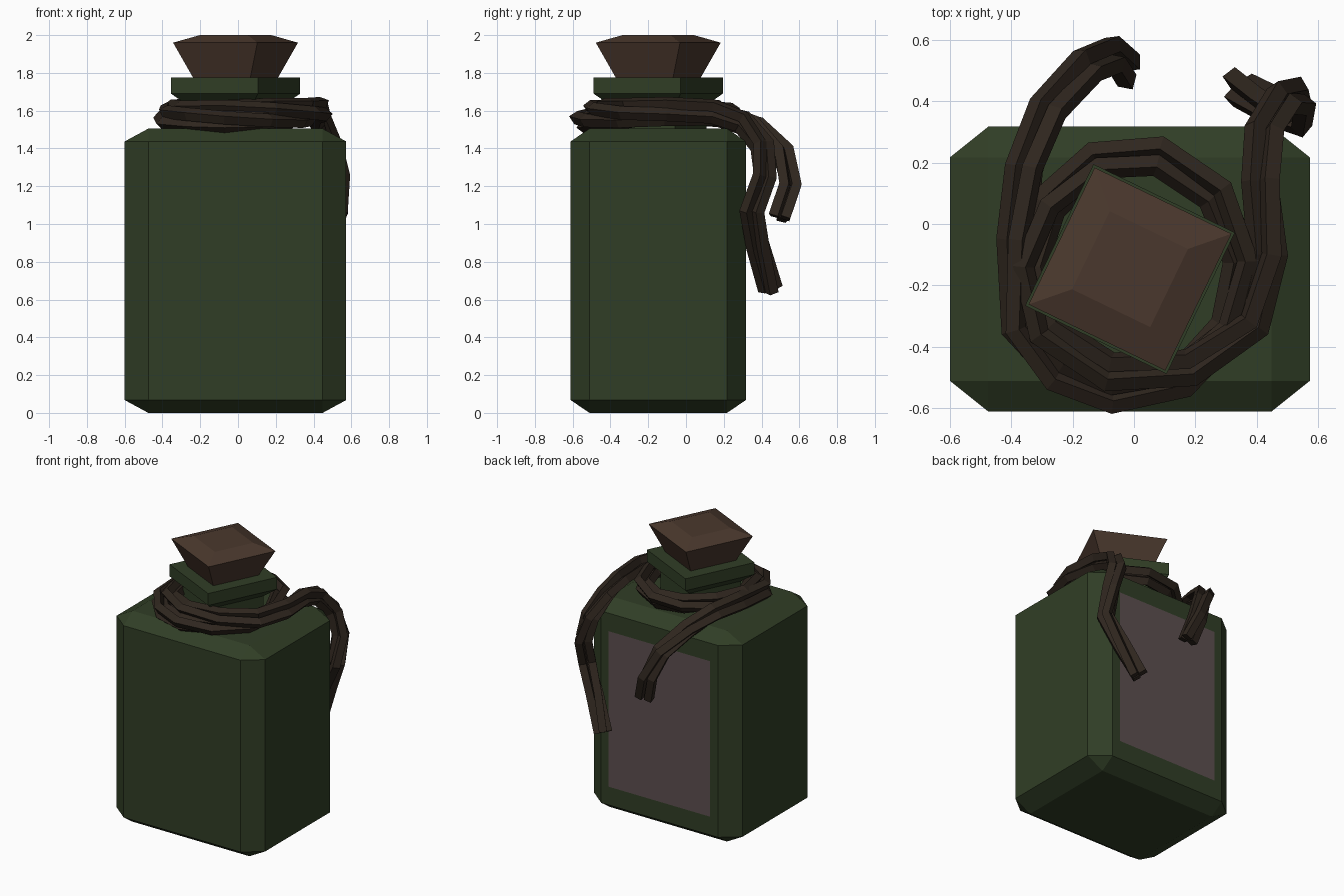
import bpy, bmesh, math
from mathutils import Vector, Quaternion

if "Cube" in bpy.data.objects:
    bpy.data.objects.remove(bpy.data.objects["Cube"])

def mat(name, col):
    m = bpy.data.materials.new(name)
    m.diffuse_color = (*col, 1)
    m.use_nodes = True
    m.node_tree.nodes["Principled BSDF"].inputs["Base Color"].default_value = m.diffuse_color
    return m

GREEN = mat("green_glass", (0.030, 0.048, 0.019))
CORK = mat("cork_brown", (0.068, 0.039, 0.026))
ROPE = mat("rope_brown", (0.028, 0.019, 0.013))
LABEL = mat("label_paper", (0.108, 0.078, 0.080))

def finish(name, bm, m):
    bmesh.ops.recalc_face_normals(bm, faces=bm.faces)
    me = bpy.data.meshes.new(name)
    bm.to_mesh(me)
    bm.free()
    me.materials.append(m)
    ob = bpy.data.objects.new(name, me)
    bpy.context.collection.objects.link(ob)
    return ob

def square_stack(name, rings, m, centre=(-0.013, -0.147), angle=19.2):
    """Turned square sections (corner radius, z), capped at both ends."""
    bm = bmesh.new()
    loops = []
    for r, z in rings:
        loops.append([bm.verts.new((centre[0] + r * math.cos(math.radians(angle + 90 * k)),
                                    centre[1] + r * math.sin(math.radians(angle + 90 * k)), z))
                      for k in range(4)])
    for a, b in zip(loops, loops[1:]):
        for k in range(4):
            bm.faces.new((a[k], a[(k + 1) % 4], b[(k + 1) % 4], b[k]))
    bm.faces.new(loops[0][::-1])
    bm.faces.new(loops[-1])
    return finish(name, bm, m)

# Bottle body: box with uneven chamfers (hull of three face-pair outlines)
X0, X1, Y0, Y1, Z0, Z1 = -0.6, 0.573, -0.611, 0.317, 0.0, 1.505
cx, cy, zl, zh = 0.125, 0.1, 0.068, 1.437
bm = bmesh.new()
for sx, sy in ((0, 0), (1, 0), (1, 1), (0, 1)):
    ox, oy = (X0, X1)[sx], (Y0, Y1)[sy]
    ix, iy = ox + cx * (1 - 2 * sx), oy + cy * (1 - 2 * sy)
    for zi, zo in ((zl, Z0), (zh, Z1)):
        for p in ((ix, oy, zi), (ox, iy, zi), (ix, iy, zo)):
            bm.verts.new(p)
bmesh.ops.convex_hull(bm, input=bm.verts)
bmesh.ops.dissolve_limit(bm, angle_limit=0.01, verts=bm.verts, edges=bm.edges)
finish("bottle_body", bm, GREEN)

# Neck with lip, and the stopper
square_stack("neck_and_lip", [(0.27, 1.49), (0.27, 1.63), (0.362, 1.69), (0.362, 1.775)], GREEN)
square_stack("cork", [(0.238, 1.74), (0.238, 1.775), (0.35, 1.96), (0.2, 2.0)], CORK)

# Label on the back face
bm = bmesh.new()
bm.faces.new([bm.verts.new((x, Y1 + 0.003, z))
              for x, z in ((0.387, 0.2), (-0.412, 0.2), (-0.412, 1.31), (0.387, 1.31))])
finish("label", bm, LABEL)

# Rope centre line: hanging end, two turns round the neck, hanging end
PATH = [Vector(p) for p in (
    (-0.03, 0.50, 1.03), (-0.08, 0.55, 1.20), (-0.16, 0.51, 1.38), (-0.28, 0.37, 1.52),
    (-0.35, 0.18, 1.58), (-0.38, -0.05, 1.58), (-0.375, -0.34, 1.56), (-0.25, -0.49, 1.555),
    (-0.07, -0.55, 1.55), (0.15, -0.50, 1.55), (0.31, -0.34, 1.56), (0.36, -0.12, 1.58),
    (0.27, 0.10, 1.59), (0.08, 0.22, 1.59), (-0.12, 0.20, 1.59), (-0.28, 0.06, 1.59),
    (-0.35, -0.14, 1.59), (-0.29, -0.35, 1.59), (-0.08, -0.48, 1.605), (0.18, -0.46, 1.605),
    (0.38, -0.32, 1.60), (0.44, -0.10, 1.605), (0.42, 0.14, 1.60), (0.425, 0.30, 1.55),
    (0.48, 0.40, 1.42), (0.53, 0.41, 1.25), (0.53, 0.35, 1.07), (0.44, 0.39, 0.88),
    (0.34, 0.45, 0.65))]
tans = [(PATH[min(i + 1, len(PATH) - 1)] - PATH[max(i - 1, 0)]).normalized()
        for i in range(len(PATH))]

cu = bpy.data.curves.new("rope", 'CURVE')
cu.dimensions = '3D'
cu.bevel_depth = 0.036
cu.bevel_resolution = 0
cu.use_fill_caps = True
cu.materials.append(ROPE)
for s in range(3):
    side = tans[0].orthogonal().normalized()
    sp = cu.splines.new('POLY')
    sp.use_smooth = False
    sp.points.add(len(PATH) - 1)
    for i, (p, t) in enumerate(zip(PATH, tans)):
        if i:
            side = tans[i - 1].rotation_difference(t) @ side
        turn = Quaternion(t, math.tau * s / 3 + i * 0.42)
        sp.points[i].co = (*(p + 0.036 * (turn @ side)), 1)
rope = bpy.data.objects.new("rope", cu)
bpy.context.collection.objects.link(rope)
bpy.context.view_layer.objects.active = rope
rope.select_set(True)
bpy.ops.object.convert(target='MESH')
